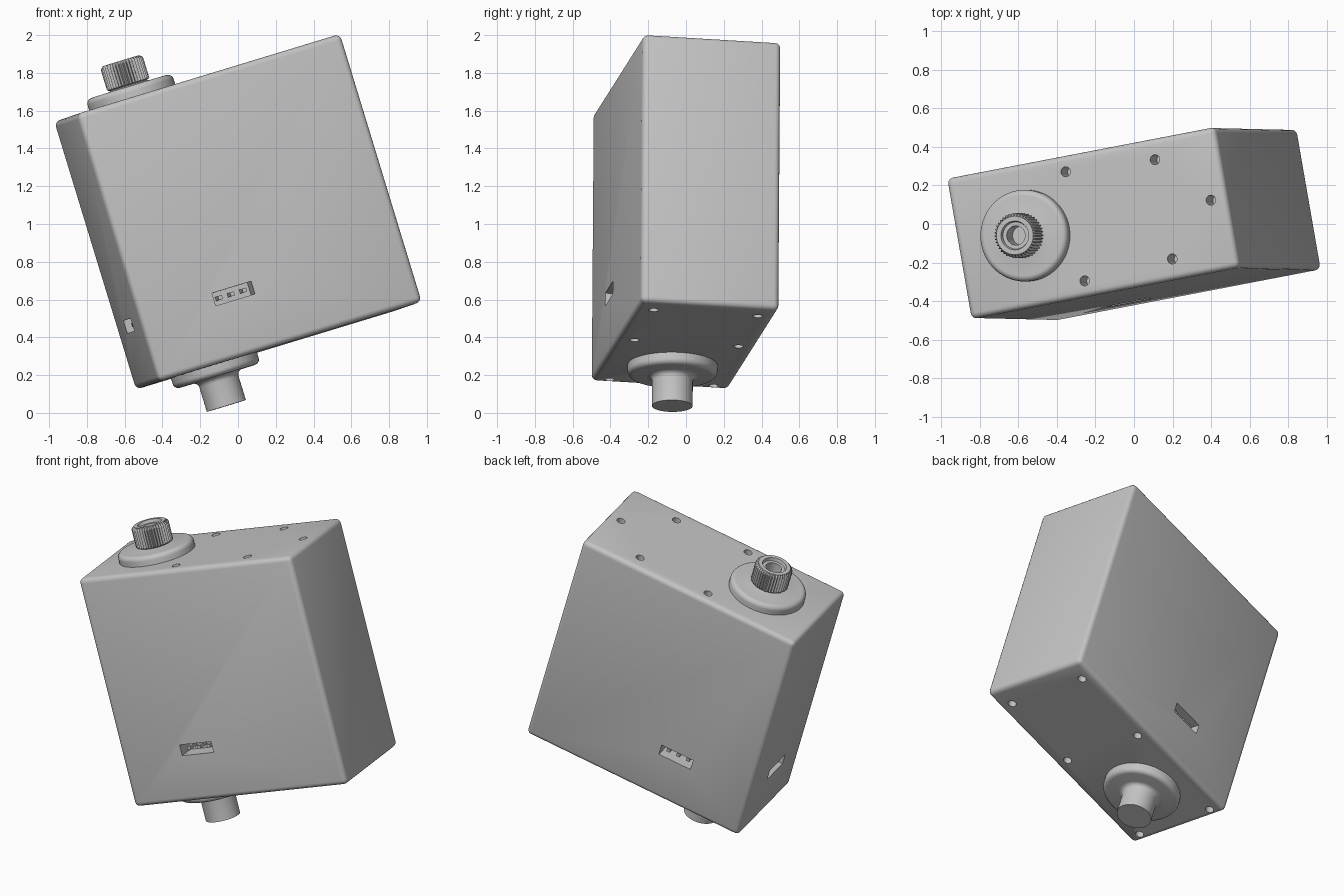
import bpy, bmesh, math
from mathutils import Matrix, Vector

if "Cube" in bpy.data.objects:
    bpy.data.objects.remove(bpy.data.objects["Cube"])

grey = bpy.data.materials.new("housing grey")
grey.use_nodes = True
GREY = (0.55, 0.55, 0.55, 1)
grey.diffuse_color = GREY
grey.node_tree.nodes["Principled BSDF"].inputs["Base Color"].default_value = GREY

# Tilted frame in which every part is built
w = Vector((-0.292, 0.007, 0.957)).normalized()
u = Vector((0.941, 0.181, 0.286))
u = (u - w * u.dot(w)).normalized()
v = w.cross(u)
FRAME = Matrix.Translation((0, 0, 1.065)) @ Matrix((u, v, w)).transposed().to_4x4()

HX, HY, HZ = 0.741, 0.371, 0.741
AXIS = -0.365


def finish(name, bm, angle=35):
    bmesh.ops.recalc_face_normals(bm, faces=bm.faces)
    me = bpy.data.meshes.new(name)
    bm.to_mesh(me)
    bm.free()
    me.materials.append(grey)
    me.shade_smooth()
    me.set_sharp_from_angle(angle=math.radians(angle))
    ob = bpy.data.objects.new(name, me)
    ob.matrix_world = FRAME
    bpy.context.collection.objects.link(ob)
    return ob


def box(bm, centre, size):
    m = Matrix.Translation(centre) @ Matrix.Diagonal((*size, 1))
    return bmesh.ops.create_cube(bm, size=1, matrix=m)


def lathe(name, profile, sides=64, tooth=0, angle=35):
    """Spin (radius, height, toothed) points about the shaft axis."""
    bm = bmesh.new()
    rings = []
    for r, z, toothed in profile:
        ring = []
        for i in range(sides):
            a = math.tau * i / sides
            rr = r - tooth * (i % 2) * toothed
            ring.append(bm.verts.new((AXIS + rr * math.cos(a), rr * math.sin(a), z)))
        rings.append(ring)
    for lo, hi in zip(rings, rings[1:]):
        for i in range(sides):
            j = (i + 1) % sides
            bm.faces.new((lo[i], lo[j], hi[j], hi[i]))
    bm.faces.new(rings[0])
    bm.faces.new(rings[-1])
    return finish(name, bm, angle)


def arc(cr, cz, rad, start, end, steps=6):
    pts = []
    for i in range(steps + 1):
        a = math.radians(start + (end - start) * i / steps)
        pts.append((cr + rad * math.cos(a), cz + rad * math.sin(a), 0))
    return pts


# Housing with rounded edges
bm = bmesh.new()
box(bm, (0, 0, 0), (2 * HX, 2 * HY, 2 * HZ))
bmesh.ops.bevel(bm, geom=bm.edges[:], offset=0.03, segments=4, profile=0.5, affect='EDGES')
housing = finish("housing", bm)

# Cutters: screw holes and connector slots
top_holes = [(0.654, 0)] + [(x, s * y) for x, y in ((-0.095, 0.288), (0.393, 0.262)) for s in (-1, 1)]
bottom_holes = [(x, s * 0.28) for x in (0.6, 0.04, -0.69) for s in (-1, 1)]
SLOT_Z, SLOT_X, SLOT_DEPTH = -0.41, -0.22, 0.12
bm = bmesh.new()
for holes, z in ((top_holes, HZ), (bottom_holes, -HZ)):
    for x, y in holes:
        bmesh.ops.create_cone(bm, cap_ends=True, segments=24, radius1=0.026, radius2=0.026,
                              depth=0.24, matrix=Matrix.Translation((x, y, z)))
for s in (-1, 1):
    box(bm, (SLOT_X, s * HY, SLOT_Z), (0.22, 2 * SLOT_DEPTH, 0.07))
box(bm, (-HX, 0, SLOT_Z), (2 * SLOT_DEPTH, 0.22, 0.07))
cutter = finish("cutter", bm)
cutter.hide_render = True

mod = housing.modifiers.new("openings", 'BOOLEAN')
mod.operation = 'DIFFERENCE'
mod.solver = 'EXACT'
mod.object = cutter
bpy.context.view_layer.update()
cut = bpy.data.meshes.new_from_object(housing.evaluated_get(bpy.context.evaluated_depsgraph_get()))
housing.modifiers.clear()
housing.data = cut
cut.shade_smooth()
cut.set_sharp_from_angle(angle=math.radians(35))
bpy.data.objects.remove(cutter)

# Three contact pins in each connector slot
PIN, LENGTH = 0.022, 0.09
bm = bmesh.new()
for k in (-1, 0, 1):
    for s in (-1, 1):
        box(bm, (SLOT_X + k * 0.068, s * (HY - SLOT_DEPTH + LENGTH / 2), SLOT_Z), (PIN, LENGTH, PIN))
    box(bm, (-HX + SLOT_DEPTH - LENGTH / 2, k * 0.068, SLOT_Z), (LENGTH, PIN, PIN))
finish("connector_pins", bm)

# Upper flange under the splined shaft
lathe("upper_flange", [(0.238, HZ - 0.02, 0)] + arc(0.208, 0.772, 0.03, 0, 90)
      + [(0.12, 0.802, 0), (0.1, 0.808, 0), (0.1, 0.82, 0)])

# Splined output shaft with a stepped bore
lathe("splined_shaft", [(0.102, 0.79, 0), (0.102, 0.808, 0), (0.117, 0.815, 1), (0.117, 0.93, 1),
                        (0.1, 0.945, 0), (0.075, 0.945, 0), (0.07, 0.925, 0),
                        (0.05, 0.925, 0), (0.05, 0.8, 0)], sides=80, tooth=0.014, angle=20)

# Lower flange blending into the plain idler shaft
lathe("lower_flange_and_shaft", [(0.238, 0.02 - HZ, 0)] + arc(0.208, -0.772, 0.03, 0, -90)
      + arc(0.138, -0.832, 0.03, 90, 180) + [(0.108, -0.966, 0)])
